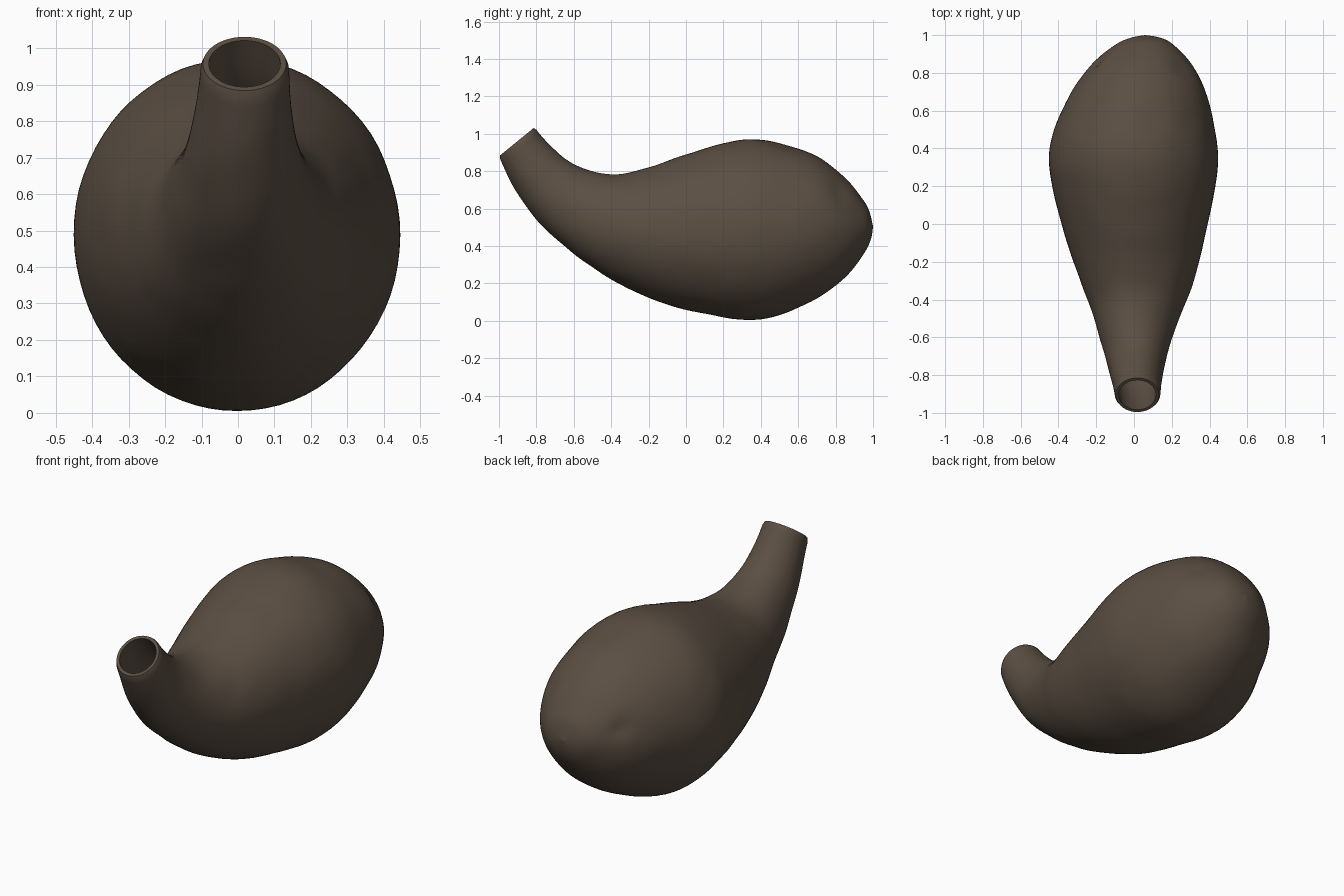
import bpy, bmesh, math
from mathutils import Vector, noise

cube = bpy.data.objects.get("Cube")
if cube:
    bpy.data.objects.remove(cube, do_unlink=True)

brown = bpy.data.materials.new("dark brown clay")
brown.use_nodes = True
colour = (0.105, 0.078, 0.056, 1)
brown.diffuse_color = colour
bsdf = brown.node_tree.nodes["Principled BSDF"]
bsdf.inputs["Base Color"].default_value = colour
bsdf.inputs["Roughness"].default_value = 0.8

# Tilted rings from mouth to rounded end: top y, top z, bottom y, bottom z, centre x, half width
RINGS = [
    (-.81, 1.035, -1, .88, .018, .12),
    (-.72, .93, -.93, .73, .015, .132),
    (-.62, .85, -.85, .605, .012, .152),
    (-.5, .80, -.73, .47, .01, .185),
    (-.36, .785, -.55, .32, .015, .24),
    (-.2, .82, -.34, .19, .015, .31),
    (0, .89, -.1, .085, .005, .375),
    (.2, .95, .15, .03, 0, .428),
    (.35, .97, .33, .005, -.003, .447),
    (.5, .95, .5, .03, .003, .425),
    (.7, .88, .7, .12, .025, .355),
    (.85, .765, .85, .23, .04, .26),
    (.95, .645, .95, .36, .055, .15),
    (.985, .575, .985, .43, .06, .08),
    (1, .505, 1, .5, .06, .003),
]
SIDES, STEPS = 72, 6

# Small hand-worked dents: x, y, z, radius, depth
DENTS = [
    (-.2, .86, .58, .05, .014),
    (-.3, .77, .72, .04, .008),
    (-.35, .65, .33, .07, .010),
    (.27, .83, .7, .06, .010),
    (-.05, -.6, .42, .06, .006),
    (.1, .55, .93, .08, .006),
]


def spline(a, b, c, d, t):
    return tuple(.5 * (2*q + (r - p)*t + (2*p - 5*q + 4*r - s)*t*t
                       + (3*q - p - 3*r + s)*t**3) for p, q, r, s in zip(a, b, c, d))


def smooth_rings(rings):
    out = []
    for i in range(len(rings) - 1):
        before = rings[max(i - 1, 0)]
        after = rings[min(i + 2, len(rings) - 1)]
        out += [spline(before, rings[i], rings[i + 1], after, s / STEPS)
                for s in range(STEPS)]
    return out + [rings[-1]]


def add_ring(bm, ring, inset=0.0):
    yt, zt, yb, zb, xc, half = ring
    top, bottom = Vector((xc, yt, zt)), Vector((xc, yb, zb))
    centre, up = (top + bottom) / 2, (top - bottom) / 2
    up *= 1 - inset / up.length
    side = Vector((half - inset, 0, 0))
    return [bm.verts.new(centre + side * math.cos(a) + up * math.sin(a))
            for a in (math.tau * k / SIDES for k in range(SIDES))]


bm = bmesh.new()
path = smooth_rings(RINGS)
# Inner wall of the neck, rounded lip, then the whole outside
neck = path[:STEPS * 5]
loops = [add_ring(bm, r, .022) for r in reversed(neck)]
loops.append(add_ring(bm, path[0], .006))
loops += [add_ring(bm, r) for r in path[1:]]
for a, b in zip(loops, loops[1:]):
    for k in range(SIDES):
        j = (k + 1) % SIDES
        bm.faces.new((a[k], a[j], b[j], b[k]))
bm.faces.new(loops[0])
bm.faces.new(loops[-1])
bmesh.ops.recalc_face_normals(bm, faces=bm.faces)
bm.normal_update()

# Gentle unevenness and dents on the outside of the bulb
moves = []
for loop in loops[len(neck) + 1:-2]:
    for v in loop:
        push = .003 * noise.noise(v.co * 7)
        for x, y, z, radius, depth in DENTS:
            d = (v.co - Vector((x, y, z))).length / radius
            push -= depth * math.exp(-d * d)
        moves.append((v, v.normal * push))
for v, m in moves:
    v.co += m

mesh = bpy.data.meshes.new("gourd_vessel")
bm.to_mesh(mesh)
bm.free()
mesh.materials.append(brown)
vessel = bpy.data.objects.new("gourd_vessel", mesh)
bpy.context.collection.objects.link(vessel)
bpy.context.view_layer.objects.active = vessel
vessel.select_set(True)
bpy.ops.object.shade_smooth_by_angle(angle=math.radians(50))
